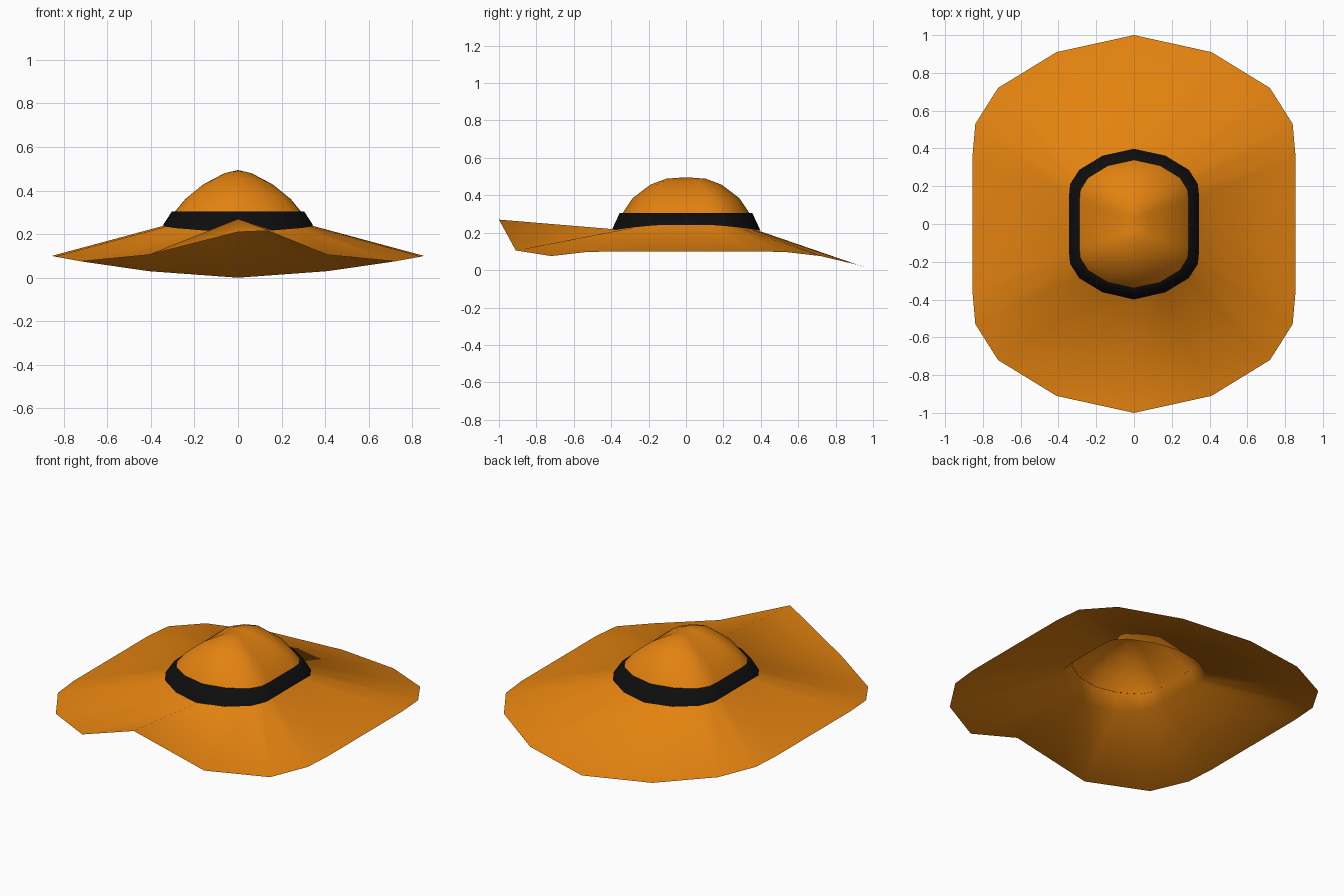
import bpy, bmesh

cube = bpy.data.objects.get("Cube")
if cube:
    bpy.data.objects.remove(cube, do_unlink=True)


def make_material(name, rgb, rough=0.9):
    mat = bpy.data.materials.new(name)
    mat.use_nodes = True
    color = (*rgb, 1.0)
    mat.diffuse_color = color
    node = mat.node_tree.nodes["Principled BSDF"]
    node.inputs["Base Color"].default_value = color
    node.inputs["Roughness"].default_value = rough
    return mat


orange = make_material("orange felt", (0.77, 0.225, 0.005))
black = make_material("black ribbon", (0.004, 0.004, 0.004))

# Quarter outline of the brim: x, y, height at the front, height at the back
QUARTER = [
    (0.0, 1.0, 0.27, 0.0),
    (0.41, 0.91, 0.105, 0.03),
    (0.72, 0.72, 0.075, 0.075),
    (0.84, 0.53, 0.097, 0.097),
    (0.855, 0.36, 0.10, 0.10),
]

# Mirror the quarter front to back, then right to left (counter-clockwise)
half = [(x, -y, zf) for x, y, zf, zb in QUARTER]
half += [(x, y, zb) for x, y, zf, zb in reversed(QUARTER)]
RIM = half + [(-x, y, z) for x, y, z in reversed(half[1:-1])]


def ring(sx, sy, z_side, z_end):
    """Scaled outline whose height blends from the sides to the ends."""
    return [(x * sx, y * sy, z_side + (z_end - z_side) * y * y)
            for x, y, _ in RIM]


def loft(name, rings, mat):
    """Join successive rings with quads into one smooth sheet."""
    bm = bmesh.new()
    loops = [[bm.verts.new(p) for p in r] for r in rings]
    n = len(RIM)
    for outer, inner in zip(loops, loops[1:]):
        for i in range(n):
            j = (i + 1) % n
            bm.faces.new((outer[i], outer[j], inner[j], inner[i]))
    bmesh.ops.remove_doubles(bm, verts=bm.verts, dist=0.0005)
    for f in bm.faces:
        f.smooth = True
    mesh = bpy.data.meshes.new(name)
    bm.to_mesh(mesh)
    bm.free()
    mesh.materials.append(mat)
    obj = bpy.data.objects.new(name, mesh)
    bpy.context.collection.objects.link(obj)
    return obj


# Hat: open brim rising into a crown that closes in a short ridge
loft("hat_body", [
    RIM,
    ring(0.39, 0.39, 0.245, 0.21),
    ring(0.342, 0.342, 0.30, 0.30),
    ring(0.285, 0.285, 0.355, 0.385),
    ring(0.19, 0.19, 0.417, 0.457),
    ring(0.08, 0.105, 0.472, 0.489),
    ring(0.0, 0.06, 0.495, 0.492),
], orange)

# Ribbon band wrapped around the foot of the crown, with a narrow top lip
loft("hat_band", [
    ring(0.403, 0.398, 0.245, 0.212),
    ring(0.355, 0.355, 0.304, 0.304),
    ring(0.338, 0.338, 0.304, 0.304),
], black)
